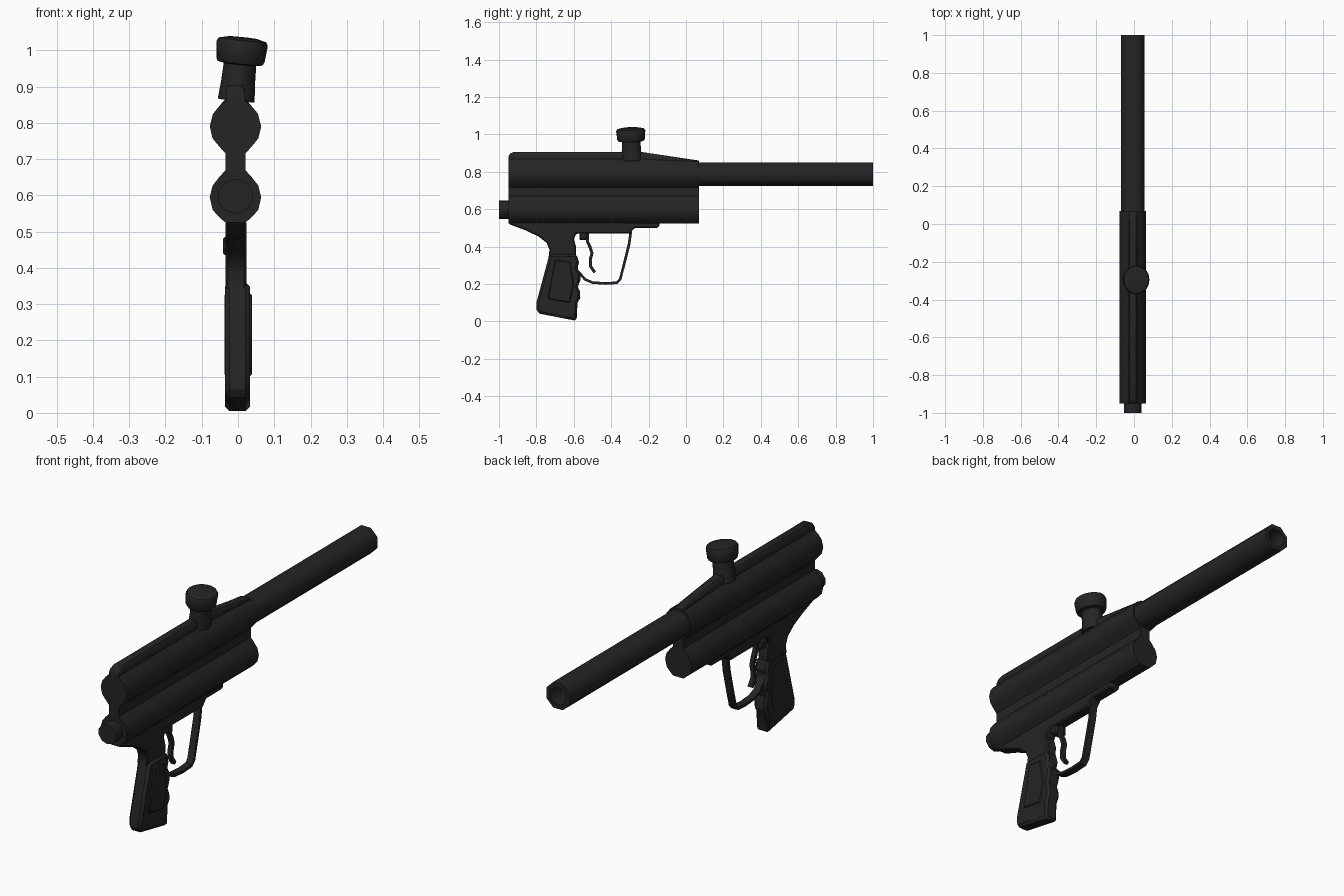
import bpy, bmesh, math
from mathutils import Vector, Matrix

if "Cube" in bpy.data.objects:
    bpy.data.objects.remove(bpy.data.objects["Cube"])

CX = -0.007
black = bpy.data.materials.new("matte black")
black.diffuse_color = (0.018, 0.018, 0.018, 1)
black.use_nodes = True
black.node_tree.nodes["Principled BSDF"].inputs["Base Color"].default_value = black.diffuse_color


def finish(name, bm, angle=35, bevel=0):
    bmesh.ops.recalc_face_normals(bm, faces=bm.faces[:])
    me = bpy.data.meshes.new(name)
    bm.to_mesh(me)
    bm.free()
    ob = bpy.data.objects.new(name, me)
    bpy.context.collection.objects.link(ob)
    me.materials.append(black)
    if bevel:
        m = ob.modifiers.new("bevel", "BEVEL")
        m.width, m.segments, m.limit_method = bevel, 1, 'ANGLE'
        m.angle_limit = math.radians(50)
    bpy.ops.object.select_all(action='DESELECT')
    ob.select_set(True)
    bpy.context.view_layer.objects.active = ob
    bpy.ops.object.shade_smooth_by_angle(angle=math.radians(angle))
    return ob


def loft(name, rings, angle=35, closed=False):
    """Skin a list of equal-sized point rings; cap the ends unless closed."""
    bm = bmesh.new()
    vs = [[bm.verts.new(p) for p in r] for r in rings]
    n = len(vs[0])
    pairs = list(zip(vs, vs[1:])) + ([(vs[-1], vs[0])] if closed else [])
    for a, b in pairs:
        for i in range(n):
            j = (i + 1) % n
            bm.faces.new((a[i], a[j], b[j], b[i]))
    if not closed:
        bm.faces.new(vs[0])
        bm.faces.new(vs[-1])
    return finish(name, bm, angle)


def plate(name, pts, x0, x1, bevel=0):
    """Side profile (y, z) extruded across x."""
    bm = bmesh.new()
    f = bm.faces.new([bm.verts.new((x0, y, z)) for y, z in pts])
    r = bmesh.ops.extrude_face_region(bm, geom=[f])
    bmesh.ops.translate(bm, vec=(x1 - x0, 0, 0),
                        verts=[v for v in r["geom"] if isinstance(v, bmesh.types.BMVert)])
    return finish(name, bm, 30, bevel)


def ribbon(name, path, thick, half):
    """Flat bar following a (y, z) path."""
    rings = []
    for i, (y, z) in enumerate(path):
        a, b = Vector(path[max(i - 1, 0)]), Vector(path[min(i + 1, len(path) - 1)])
        d = (b - a).normalized() * thick / 2
        rings.append([(CX + s * half, y - t * d.y, z + t * d.x)
                      for s, t in ((-1, -1), (1, -1), (1, 1), (-1, 1))])
    return loft(name, rings, 40)


def ring_y(y, z, r, n, x=CX):
    return [(x + r * math.cos((i + .5) * math.tau / n), y,
             z + r * math.sin((i + .5) * math.tau / n)) for i in range(n)]


# Twin-tube body with a sloped top rail
half = [(.018, .905), (.026, .893), (.026, .868), (.043, .848), (.062, .825), (.071, .79),
        (.063, .757), (.045, .735), (.027, .715), (.027, .67), (.045, .65),
        (.063, .627), (.071, .595), (.063, .56), (.045, .54), (.028, .525)]
section = half + [(-x, z) for x, z in reversed(half)]
rings = []
for y, top in ((-.95, .88), (-.942, .897), (-.925, .905), (-.23, .905), (.07, .86)):
    rings.append([(CX + x, y, z if z < .86 else .85 + (z - .85) * (top - .85) / .055)
                  for x, z in section])
loft("body", rings, 40)

# Hollow barrel
R = .0675
loft("barrel", [ring_y(.05, .787, R, 8), ring_y(1, .787, R, 8), ring_y(1, .787, .045, 8),
                ring_y(.75, .787, .045, 8), ring_y(.75, .787, .002, 8)], 50)

# Rear plug
loft("rear_plug", [ring_y(-1, .597, .049, 10), ring_y(-.93, .597, .049, 10)], 40)

# Leaning feed neck with a flared cap
tilt = Matrix.Translation((-.005, -.29, .862)) @ Matrix.Rotation(math.radians(6), 4, 'Y') \
    @ Matrix.Rotation(math.radians(2), 4, 'X')
rings = []
for r, z in ((.051, 0), (.047, .05), (.045, .1), (.062, .103), (.067, .112), (.071, .158),
             (.066, .168), (.04, .174)):
    rings.append([tilt @ Vector((r * math.cos(i * math.tau / 16),
                                 r * 1.1 * math.sin(i * math.tau / 16), z)) for i in range(16)])
loft("feed_neck", rings, 40)

# Grip frame under the body
plate("grip_frame", [(-.95, .53), (-.94, .518), (-.86, .488), (-.79, .455), (-.745, .42), (-.73, .385),
                     (-.735, .34), (-.59, .34), (-.588, .4), (-.6, .44), (-.585, .47),
                     (-.3, .47), (-.275, .5), (-.155, .5), (-.142, .51), (-.142, .53)],
      CX - .027, CX + .03, .006)

# Grip with finger grooves
plate("grip", [(-.73, .36), (-.8, .1), (-.8, .065), (-.785, .042), (-.585, .003), (-.58, .1),
               (-.565, .125), (-.567, .16), (-.578, .185), (-.563, .225), (-.563, .255),
               (-.582, .285), (-.572, .315), (-.585, .36)], -.036, .033, .012)
plate("grip_panel", [(-.7, .33), (-.74, .12), (-.62, .1), (-.6, .2), (-.62, .32)], -.037, .038, .005)

# Trigger guard and trigger
ribbon("trigger_guard", [(-.295, .48), (-.305, .41), (-.33, .31), (-.352, .225), (-.37, .207),
                         (-.43, .203), (-.5, .208), (-.54, .225), (-.575, .265)], .014, .017)
ribbon("trigger", [(-.525, .48), (-.528, .43), (-.512, .395), (-.503, .365), (-.512, .33),
                   (-.51, .295), (-.488, .262)], .016, .011)

# Safety button
plate("safety_button", [(-.57, .485), (-.53, .485), (-.53, .435), (-.57, .435)], -.042, .02, .006)
